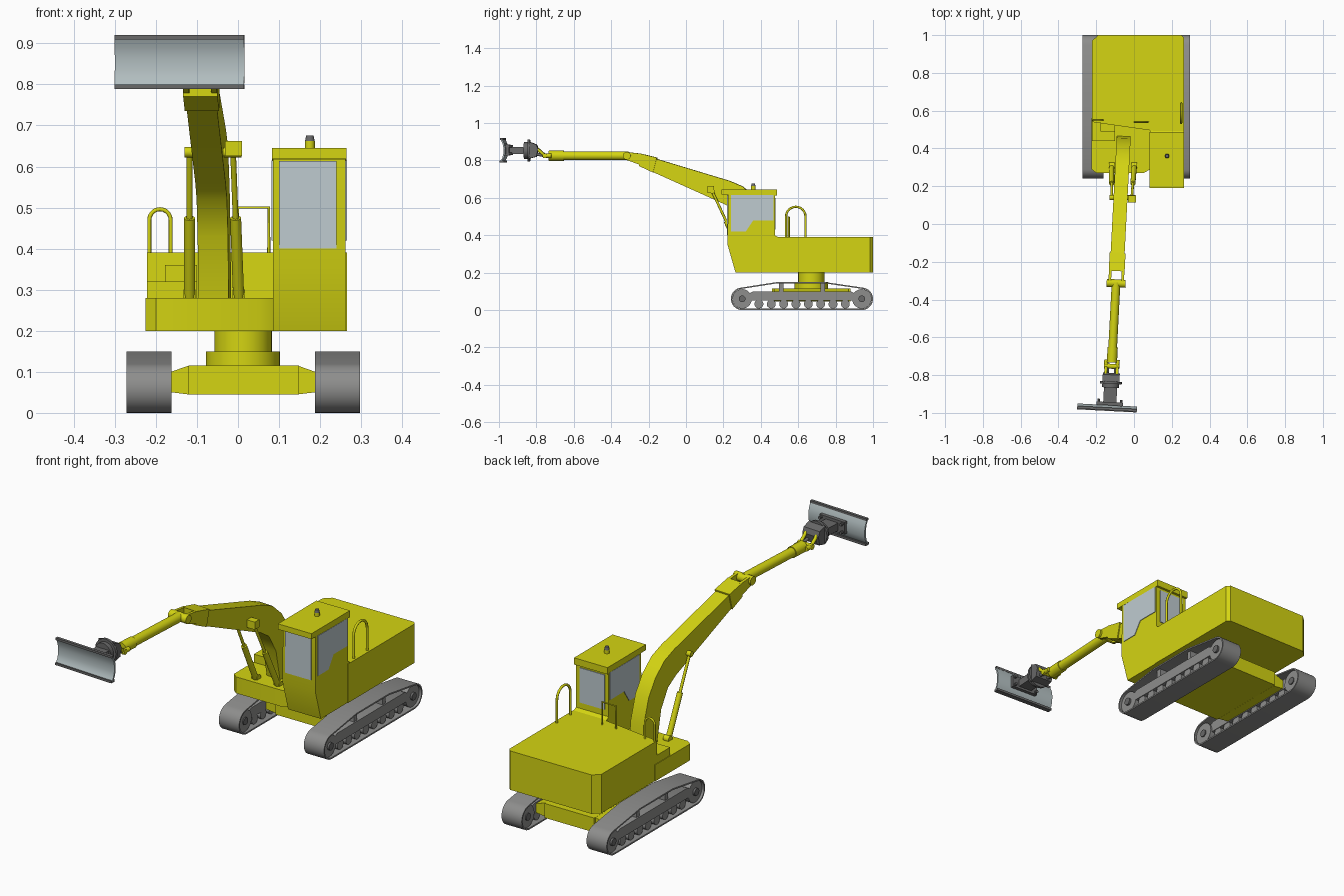
import bpy, bmesh, math
from mathutils import Vector, Matrix

if "Cube" in bpy.data.objects:
    bpy.data.objects.remove(bpy.data.objects["Cube"])

def material(name, rgb):
    m = bpy.data.materials.new(name)
    m.diffuse_color = (*rgb, 1)
    m.use_nodes = True
    m.node_tree.nodes["Principled BSDF"].inputs["Base Color"].default_value = m.diffuse_color
    return m

YELLOW = material("machine yellow", (0.66, 0.66, 0.006))
GREY = material("track grey", (0.27, 0.27, 0.265))
DARK = material("dark steel", (0.14, 0.14, 0.14))
BLADE = material("blade steel", (0.44, 0.51, 0.52))
GLASS = material("pale glass", (0.52, 0.60, 0.63))

# The whole arm is swung about 3 degrees sideways from the boom foot
ARM = (Matrix.Translation((-0.055, 0.45, 0)) @ Matrix.Rotation(math.radians(-3), 4, 'Z')
       @ Matrix.Translation((0, -0.45, 0)))
MID = 0.0125  # centre line of the tracks

def finish(name, bm, mat, arm=False):
    if arm:
        bm.transform(ARM)
    bmesh.ops.recalc_face_normals(bm, faces=bm.faces)
    me = bpy.data.meshes.new(name)
    bm.to_mesh(me)
    bm.free()
    me.materials.append(mat)
    me.polygons.foreach_set("use_smooth", [True] * len(me.polygons))
    me.set_sharp_from_angle(angle=math.radians(32))
    ob = bpy.data.objects.new(name, me)
    bpy.context.collection.objects.link(ob)
    return ob

def prism(name, pts, lo, hi, mat, axis='x', arm=False):
    """Extrude a flat outline: (y,z) along x, (x,z) along y or (x,y) along z."""
    place = {'x': lambda p, c: (c, p[0], p[1]), 'y': lambda p, c: (p[0], c, p[1]),
             'z': lambda p, c: (p[0], p[1], c)}[axis]
    bm = bmesh.new()
    a = [bm.verts.new(place(p, lo)) for p in pts]
    b = [bm.verts.new(place(p, hi)) for p in pts]
    bm.faces.new(a)
    bm.faces.new(b[::-1])
    for i in range(len(pts)):
        j = (i + 1) % len(pts)
        bm.faces.new((a[i], b[i], b[j], a[j]))
    return finish(name, bm, mat, arm)

def box(name, x0, x1, y0, y1, z0, z1, mat, arm=False):
    return prism(name, [(y0, z0), (y1, z0), (y1, z1), (y0, z1)], x0, x1, mat, arm=arm)

def rod(name, p, q, r, mat, r2=None, seg=20, arm=False):
    p, q = Vector(p), Vector(q)
    d = q - p
    bm = bmesh.new()
    bmesh.ops.create_cone(bm, cap_ends=True, segments=seg, radius1=r,
                          radius2=r if r2 is None else r2, depth=d.length)
    bm.transform(Matrix.Translation((p + q) / 2) @ d.to_track_quat('Z', 'Y').to_matrix().to_4x4())
    return finish(name, bm, mat, arm)

def rail(name, pts, r, mat):
    cu = bpy.data.curves.new(name, 'CURVE')
    cu.dimensions = '3D'
    cu.bevel_depth = r
    cu.bevel_resolution = 2
    cu.use_fill_caps = True
    sp = cu.splines.new('POLY')
    sp.points.add(len(pts) - 1)
    for s, p in zip(sp.points, pts):
        s.co = (*p, 1)
    cu.materials.append(mat)
    bpy.context.collection.objects.link(bpy.data.objects.new(name, cu))

def arc(cy, cz, r, a0, a1, n=14):
    return [(cy + r * math.cos(math.radians(a0 + (a1 - a0) * i / n)),
             cz + r * math.sin(math.radians(a0 + (a1 - a0) * i / n))) for i in range(n + 1)]

# Tracks: thin belt loop, wheels, frame and rollers on each side
def belt_loop(t):
    return (arc(0.30, 0.06, 0.06 - t, 101, 270) + arc(0.94, 0.06, 0.06 - t, -90, 79)
            + [(0.74, 0.15 - t), (0.49, 0.15 - t)])

for side, s in (("left", -1), ("right", 1)):
    X = lambda d: MID + s * d
    bm = bmesh.new()
    rings = [[bm.verts.new((X(d), y, z)) for y, z in belt_loop(t)]
             for d, t in ((0.175, 0), (0.284, 0), (0.284, 0.007), (0.175, 0.007))]
    n = len(rings[0])
    for k in range(4):
        for i in range(n):
            j, m = (i + 1) % n, (k + 1) % 4
            bm.faces.new((rings[k][i], rings[k][j], rings[m][j], rings[m][i]))
    finish(side + "_track_belt", bm, GREY)
    prism(side + "_track_frame", [(0.33, 0.05), (0.91, 0.05), (0.93, 0.075), (0.88, 0.10),
                                  (0.36, 0.10), (0.31, 0.075)], X(0.192), X(0.272), GREY)
    for k, y in enumerate((0.30, 0.94)):
        rod(f"{side}_wheel_{k}", (X(0.185), y, 0.06), (X(0.272), y, 0.06), 0.052, GREY, seg=28)
        rod(f"{side}_hub_{k}", (X(0.18), y, 0.06), (X(0.282), y, 0.06), 0.018, DARK)
    for k in range(8):
        y = 0.39 + k * 0.066
        rod(f"{side}_roller_{k}", (X(0.195), y, 0.032), (X(0.268), y, 0.032), 0.024, GREY, seg=14)
    for k, y in enumerate((0.51, 0.73)):
        box(f"{side}_belt_support_{k}", X(0.20), X(0.265), y - 0.012, y + 0.012, 0.095, 0.144, GREY)

# Undercarriage and turntable
box("undercarriage", -0.12, 0.148, 0.46, 0.88, 0.045, 0.115, YELLOW)
for side, s in (("left", -1), ("right", 1)):
    prism(side + "_axle_arm", [(MID + s * 0.133, 0.045), (MID + s * 0.19, 0.052),
          (MID + s * 0.19, 0.095), (MID + s * 0.133, 0.115)], 0.47, 0.87, YELLOW, 'y')
rod("turntable_base", (MID, 0.67, 0.11), (MID, 0.67, 0.15), 0.09, YELLOW, seg=32)
rod("turntable", (MID, 0.67, 0.145), (MID, 0.67, 0.21), 0.07, YELLOW, seg=32)

# Upper body
prism("engine_body", [(-0.222, 0.54), (0.265, 0.47), (0.265, 0.985), (0.25, 1.0), (-0.19, 1.0),
                      (-0.222, 0.97)], 0.20, 0.39, YELLOW, 'z')
prism("front_deck", [(-0.225, 0.29), (-0.20, 0.27), (0.05, 0.27), (0.088, 0.29), (0.088, 0.56),
                     (-0.225, 0.56)], 0.20, 0.28, YELLOW, 'z')
box("lower_step", -0.222, -0.10, 0.44, 0.55, 0.28, 0.32, YELLOW)
box("upper_step", -0.178, -0.10, 0.49, 0.55, 0.28, 0.36, YELLOW)

# Cab with panes
prism("cab", [(0.265, 0.20), (0.50, 0.20), (0.50, 0.385), (0.475, 0.40), (0.475, 0.62),
              (0.225, 0.62), (0.222, 0.35)], 0.085, 0.262, YELLOW)
prism("cab_roof", [(0.19, 0.618), (0.487, 0.612), (0.487, 0.645), (0.19, 0.645)],
      0.083, 0.264, YELLOW)
pane = [(0.24, 0.615), (0.468, 0.615), (0.468, 0.48), (0.36, 0.48), (0.32, 0.42), (0.24, 0.42)]
prism("right_window", pane, 0.26, 0.265, GLASS)
prism("left_window", pane, 0.082, 0.087, GLASS)
box("windscreen", 0.10, 0.24, 0.219, 0.227, 0.40, 0.614, GLASS)
box("rear_window", 0.105, 0.24, 0.472, 0.479, 0.43, 0.60, GLASS)
rod("beacon_base", (0.175, 0.36, 0.64), (0.175, 0.36, 0.662), 0.012, YELLOW)
rod("beacon_cap", (0.175, 0.36, 0.66), (0.175, 0.36, 0.676), 0.012, DARK, 0.009)

# Hand rails
rail("right_rail", [(0.25, 0.535, 0.38)] + [(0.25, y, z) for y, z in
     arc(0.587, 0.50, 0.052, 180, 0, 12)] + [(0.25, 0.639, 0.38)], 0.006, YELLOW)
rail("left_rail", [(-0.216, 0.55, 0.33)] + [(x, 0.55, z) for x, z in
     arc(-0.19, 0.47, 0.026, 180, 0, 10)] + [(-0.164, 0.55, 0.33)], 0.005, YELLOW)
rail("middle_rail", [(0.0, 0.54, 0.38), (0.0, 0.54, 0.50), (0.075, 0.54, 0.50),
                     (0.075, 0.54, 0.38)], 0.004, YELLOW)

# Bent boom, end sleeve and knuckle
prism("boom", [(0.465, 0.27), (0.455, 0.40), (0.42, 0.52), (0.37, 0.60), (0.305, 0.66),
               (0.235, 0.69), (-0.17, 0.812), (-0.185, 0.742), (0.22, 0.56), (0.28, 0.52),
               (0.33, 0.43), (0.36, 0.27)], -0.037, 0.037, YELLOW, arm=True)
prism("boom_sleeve", [(-0.155, 0.815), (-0.25, 0.838), (-0.25, 0.77), (-0.175, 0.735)],
      -0.042, 0.042, YELLOW, arm=True)
for side, x in (("left", -0.034), ("right", 0.034)):
    prism(side + "_boom_fork", [(-0.24, 0.836), (-0.32, 0.845), (-0.332, 0.823), (-0.32, 0.803),
          (-0.24, 0.775)], x - 0.007, x + 0.007, YELLOW, arm=True)
rod("boom_pivot", (-0.05, -0.315, 0.825), (0.05, -0.315, 0.825), 0.021, YELLOW, arm=True)

# Lift cylinders
for side, x0, x1 in (("left", -0.118, -0.118), ("right", 0.002, -0.012)):
    p, q = Vector((x0, 0.31, 0.27)), Vector((x1, 0.14, 0.635))
    rod(side + "_lift_barrel", p, p.lerp(q, 0.56), 0.0135, YELLOW)
    rod(side + "_lift_rod", p, q, 0.007, YELLOW, seg=14)
    rod(side + "_lift_foot", (x0 - 0.015, 0.31, 0.285), (x0 + 0.015, 0.31, 0.285), 0.016, YELLOW)
rod("lift_pin", (-0.13, 0.14, 0.635), (0.008, 0.14, 0.635), 0.013, YELLOW)
box("lift_bracket", -0.032, 0.01, 0.115, 0.15, 0.625, 0.662, YELLOW)

# Round arm with end collar and wrist links
rod("arm_tube", (0, -0.31, 0.825), (0, -0.70, 0.825), 0.023, YELLOW, seg=24, arm=True)
rod("arm_collar", (0, -0.655, 0.825), (0, -0.735, 0.825), 0.027, YELLOW, seg=24, arm=True)
rod("wrist_pin", (-0.04, -0.755, 0.825), (0.04, -0.755, 0.825), 0.013, YELLOW, arm=True)
for side, x in (("left", -0.03), ("right", 0.03)):
    rod(side + "_wrist_lug", (x, -0.72, 0.825), (x, -0.765, 0.825), 0.011, YELLOW, arm=True)
    rod(side + "_wrist_link", (x, -0.755, 0.825), (x, -0.80, 0.865), 0.008, YELLOW, arm=True)
    rod(side + "_lower_link", (x * 0.7, -0.755, 0.825), (x * 0.7, -0.81, 0.835), 0.008, DARK, arm=True)

# Tool head
prism("tool_head", [(-0.79, 0.86), (-0.80, 0.885), (-0.84, 0.90), (-0.84, 0.81), (-0.80, 0.82)],
      -0.045, 0.045, DARK, arm=True)
rod("tool_flange", (0, -0.835, 0.853), (0, -0.848, 0.853), 0.058, DARK, seg=24, arm=True)
rod("tool_rotator", (0, -0.845, 0.853), (0, -0.868, 0.853), 0.045, DARK, seg=24, arm=True)
box("tool_neck", -0.035, 0.035, -0.955, -0.86, 0.835, 0.872, DARK, arm=True)
box("blade_mount", -0.07, 0.07, -0.962, -0.945, 0.825, 0.885, DARK, arm=True)
for k, (x, z) in enumerate([(x, z) for x in (-0.06, 0.06) for z in (0.835, 0.875)]):
    rod(f"mount_bolt_{k}", (x, -0.965, z), (x, -0.93, z), 0.007, DARK, seg=10, arm=True)

# Curved blade with dark edge strips
face = [(-0.988, 0.797), (-0.977, 0.812), (-0.971, 0.835), (-0.970, 0.865), (-0.975, 0.89),
        (-0.985, 0.911)]
back = [(y + 0.009, z) for y, z in reversed(face)]
prism("blade", face + back, -0.171, 0.145, BLADE, arm=True)
box("blade_cutting_edge", -0.171, 0.145, -0.992, -0.968, 0.789, 0.80, DARK, arm=True)
box("blade_top_edge", -0.171, 0.145, -0.988, -0.974, 0.909, 0.92, DARK, arm=True)
